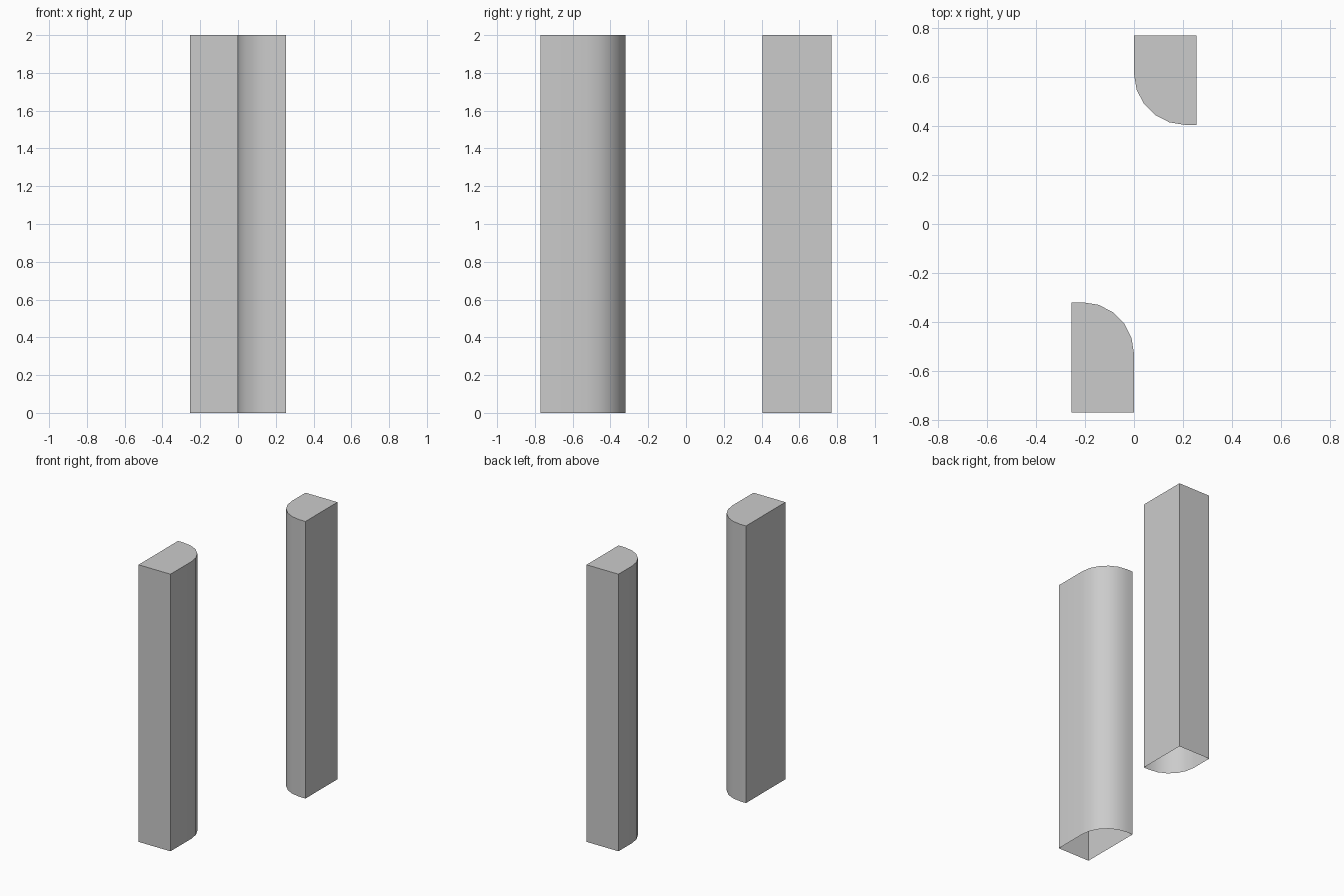
import bpy, bmesh, math

if "Cube" in bpy.data.objects:
    bpy.data.objects.remove(bpy.data.objects["Cube"])

HEIGHT = 2.0
RADIUS = 0.21
SEGMENTS = 5


def rounded_post(name, width, depth, side):
    """Hollow post, capped on top and open below, with one rounded corner.
    side = 1 gives the rear post, side = -1 the front post turned half round."""
    y_out, y_in = 0.77, 0.77 - depth
    profile = [(width, y_out), (0, y_out)]
    for i in range(SEGMENTS + 1):
        a = math.pi / 2 * i / SEGMENTS
        profile.append((RADIUS * (1 - math.cos(a)),
                        y_in + RADIUS * (1 - math.sin(a))))
    profile.append((width, y_in))

    bm = bmesh.new()
    low = [bm.verts.new((side * x, side * y, 0)) for x, y in profile]
    top = [bm.verts.new((side * x, side * y, HEIGHT)) for x, y in profile]
    n = len(profile)
    for i in range(n):
        j = (i + 1) % n
        bm.faces.new((low[i], low[j], top[j], top[i]))
    bm.faces.new(top)
    bm.normal_update()

    mesh = bpy.data.meshes.new(name)
    bm.to_mesh(mesh)
    bm.free()
    obj = bpy.data.objects.new(name, mesh)
    bpy.context.collection.objects.link(obj)

    # smooth the rounded corner, keep the other edges sharp
    bpy.ops.object.select_all(action='DESELECT')
    obj.select_set(True)
    bpy.context.view_layer.objects.active = obj
    bpy.ops.object.shade_smooth_by_angle(angle=math.radians(30))
    return obj


# Two posts facing each other across the gap
rounded_post("rear_post", 0.255, 0.365, 1)
rounded_post("front_post", 0.255, 0.45, -1)
